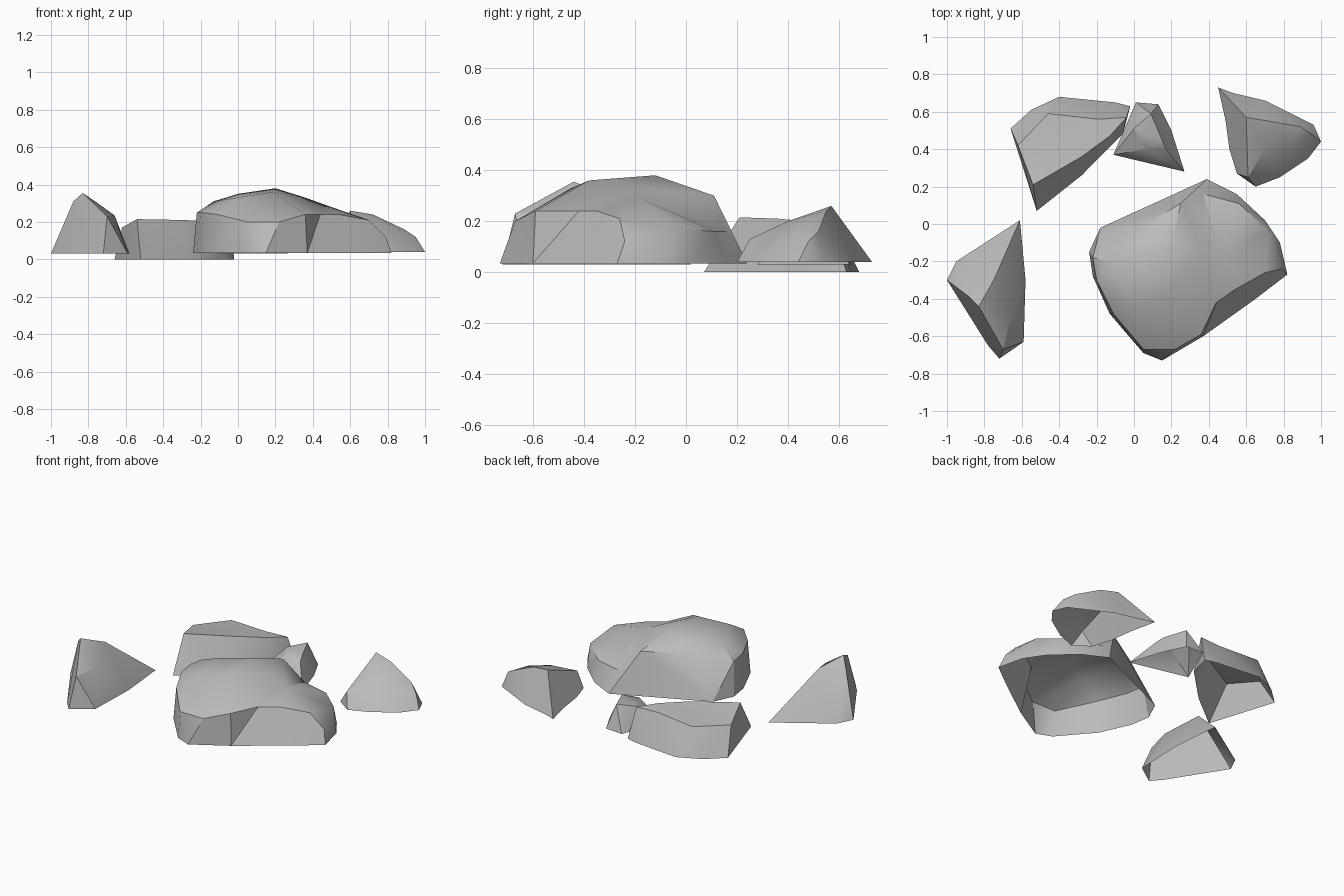
import bpy
import bmesh
import math
from mathutils import Vector
from mathutils.geometry import delaunay_2d_cdt

CM = 0.01
SHARP_ANGLE = math.radians(30)

default_cube = bpy.data.objects.get("Cube")
if default_cube:
    bpy.data.objects.remove(default_cube, do_unlink=True)


def make_material(name, colour):
    material = bpy.data.materials.new(name)
    material.use_nodes = True
    material.diffuse_color = colour
    shader = material.node_tree.nodes["Principled BSDF"]
    shader.inputs["Base Color"].default_value = colour
    shader.inputs["Roughness"].default_value = 0.9
    return material


stone_grey = make_material("stone grey", (0.5, 0.5, 0.5, 1.0))


def make_rock(name, ground, outline, creases, summits=()):
    """Open-bottomed rock: a ground outline, crease chains and loose summit points, skinned."""
    heights = {}
    edges = []

    def index_of(x, y, z):
        heights.setdefault((x, y), z)
        return list(heights).index((x, y))

    # Closed ground ring
    ring = [index_of(x, y, ground) for x, y in outline]
    edges += zip(ring, ring[1:] + ring[:1])

    # Crease chains follow the ridges and shoulders
    for chain in creases:
        ids = [index_of(*point) for point in chain]
        edges += zip(ids, ids[1:])
    for point in summits:
        index_of(*point)

    # Skin the points inside the ground ring
    flat = [Vector(key) * CM for key in heights]
    levels = [z * CM for z in heights.values()]
    coords, _, faces, sources, _, _ = delaunay_2d_cdt(flat, list(edges), [], 1, 1e-5)

    bm = bmesh.new()
    verts = []
    for co, source in zip(coords, sources):
        level = levels[source[0]] if source else ground * CM
        verts.append(bm.verts.new((co.x, co.y, level)))
    for face in faces:
        bm.faces.new([verts[i] for i in face])
    bm.normal_update()

    # Turn any edge that would leave a flat ledge at ground level
    base = ground * CM + 1e-4
    ledges = [e for e in bm.edges
              if not e.is_boundary and all(v.co.z < base for v in e.verts)]
    if ledges:
        bmesh.ops.rotate_edges(bm, edges=ledges, use_ccw=False)
    bmesh.ops.recalc_face_normals(bm, faces=bm.faces)
    bm.normal_update()
    if sum(f.normal.z for f in bm.faces) < 0:
        bmesh.ops.reverse_faces(bm, faces=bm.faces)

    # Soft shading with crisp ridges
    for face in bm.faces:
        face.smooth = True
    for edge in bm.edges:
        edge.smooth = edge.calc_face_angle(0.0) < SHARP_ANGLE

    mesh = bpy.data.meshes.new(name)
    bm.to_mesh(mesh)
    bm.free()
    mesh.materials.append(stone_grey)
    rock = bpy.data.objects.new(name, mesh)
    bpy.context.collection.objects.link(rock)
    return rock


# Large boulder with a notch at the back and a lower shelf on its left
make_rock(
    "large_boulder", 3.5,
    outline=[(-24, -15), (-18, -2), (39, 24), (55, 16), (70, 2), (78, -10), (82, -27),
             (65, -40), (37, -60), (15, -73), (5, -69), (-13, -48), (-22, -28)],
    creases=[
        # shoulder around the whole boulder
        [(25, 11, 30), (0, -4, 29), (-22, -18, 25), (-20, -30, 25), (-11, -48, 24),
         (5, -67, 20), (22, -67, 20), (36, -59, 24), (44, -42, 24), (54, -35, 24),
         (70, -26, 21), (79, -24, 12), (72, -4, 17), (56, 11, 16), (37, 16, 16)],
        # notch
        [(25, 11, 30), (47, -18, 29), (37, 16, 16), (25, 11, 30)],
        [(37, 16, 16), (39, 24, 3)],
        [(79, -24, 12), (82, -27, 3)],
    ],
    summits=[(-13, -20, 31), (0, -18, 35), (20, -12, 38), (18, -38, 36),
             (0, -45, 33), (36, -15, 33)],
)

# Tall pointed rock at the front right
make_rock(
    "pointed_rock", 3,
    outline=[(-100, -30), (-95, -20), (-61, 2), (-58, -30), (-59, -63), (-72, -72), (-78, -65)],
    creases=[
        [(-100, -30, 3), (-88, -39, 31), (-83, -44, 35.5), (-70, -67, 23), (-72, -72, 3)],
        [(-83, -44, 35.5), (-75, -30, 30), (-61, 2, 3)],
        [(-70, -67, 23), (-66, -50, 23.5), (-75, -30, 30)],
        [(-70, -67, 23), (-59, -63, 3)],
    ],
)

# Flat-topped slab at the back right
make_rock(
    "flat_slab", 0,
    outline=[(-66, 51), (-52, 7), (-28, 26), (-6, 48), (-2, 63), (-10, 65), (-40, 68), (-55, 61)],
    creases=[
        [(-54, 21, 21.5), (-62, 42, 17), (-46, 59, 18), (-19, 56, 19), (-4, 57, 19),
         (-13, 47, 20), (-28, 36, 21), (-54, 21, 21.5)],
        [(-54, 21, 21.5), (-52, 7, 0)],
        [(-62, 42, 17), (-66, 51, 0)],
    ],
)

# Small stone between the slab and the wedge
make_rock(
    "small_stone", 3,
    outline=[(-11, 37), (1, 65), (13, 64), (20, 50), (27, 28)],
    creases=[
        [(0, 51, 16), (9, 59, 18), (15, 45, 17), (6, 40, 16), (0, 51, 16)],
        [(6, 40, 16), (-11, 37, 3)],
        [(15, 45, 17), (17, 40, 15), (27, 28, 3)],
        [(6, 40, 16), (17, 40, 15)],
        [(0, 51, 16), (1, 65, 3)],
        [(9, 59, 18), (13, 64, 3)],
    ],
)

# Wedge-shaped rock at the back left
make_rock(
    "wedge_rock", 4,
    outline=[(45, 73), (49, 55), (51, 40), (55, 27), (65, 20), (78, 25), (93, 35),
             (100, 44), (96, 53), (70, 66), (53, 70)],
    creases=[
        [(45, 73, 4), (60, 57, 26), (61, 25, 13), (65, 20, 4)],
        [(60, 57, 26), (72, 55, 24), (89, 52, 16), (95, 48, 12), (100, 44, 4)],
        [(61, 25, 13), (55, 27, 4)],
    ],
    summits=[(70, 40, 20), (84, 43, 17)],
)
